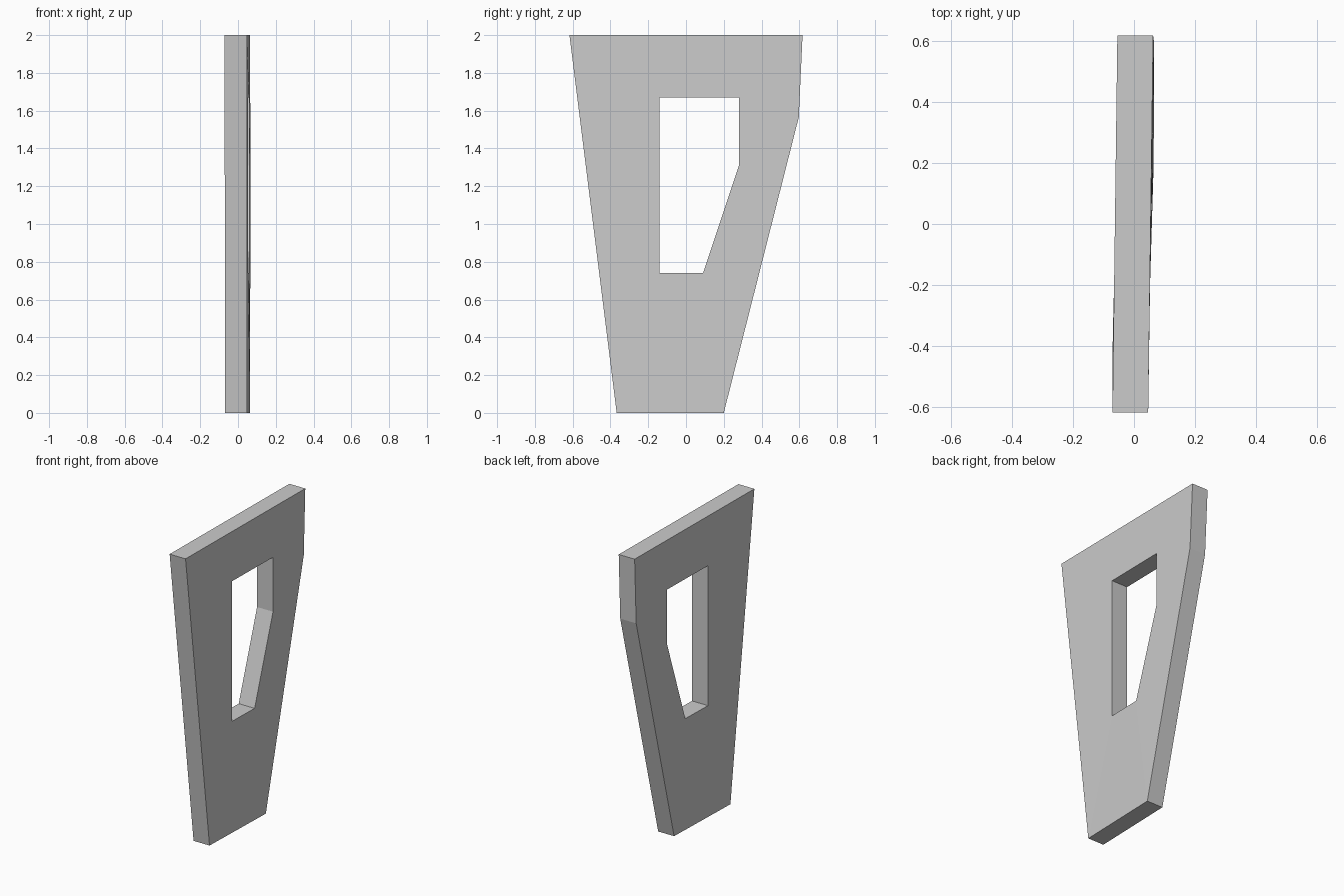
import bpy, bmesh

if "Cube" in bpy.data.objects:
    bpy.data.objects.remove(bpy.data.objects["Cube"])

HALF = 0.0585  # half the panel thickness

# Matching outlines as (y, z), corner for corner
outer = [(-0.617, 2), (0.617, 2), (0.597, 1.565), (0.2, 0), (-0.367, 0)]
window = [(-0.14, 1.67), (0.28, 1.67), (0.28, 1.31), (0.09, 0.74), (-0.14, 0.74)]


def centre_x(y, z):
    """Slight turn of the panel, growing towards the foot."""
    return -0.004 + 0.013 * y + (1 - z / 2) * (0.004 + 0.017 * y)


bm = bmesh.new()


def ring(points, side):
    return [bm.verts.new((centre_x(y, z) + side * HALF, y, z)) for y, z in points]


def bridge(a, b):
    n = len(a)
    for i in range(n):
        j = (i + 1) % n
        bm.faces.new((a[i], a[j], b[j], b[i]))


# Broad faces, outer rim and window reveal
loops = [ring(outer, 1), ring(window, 1), ring(window, -1), ring(outer, -1)]
for i in range(4):
    bridge(loops[i], loops[(i + 1) % 4])
bmesh.ops.recalc_face_normals(bm, faces=bm.faces)

mesh = bpy.data.meshes.new("tapered_panel")
bm.to_mesh(mesh)
bm.free()
panel = bpy.data.objects.new("tapered_panel", mesh)
bpy.context.collection.objects.link(panel)
